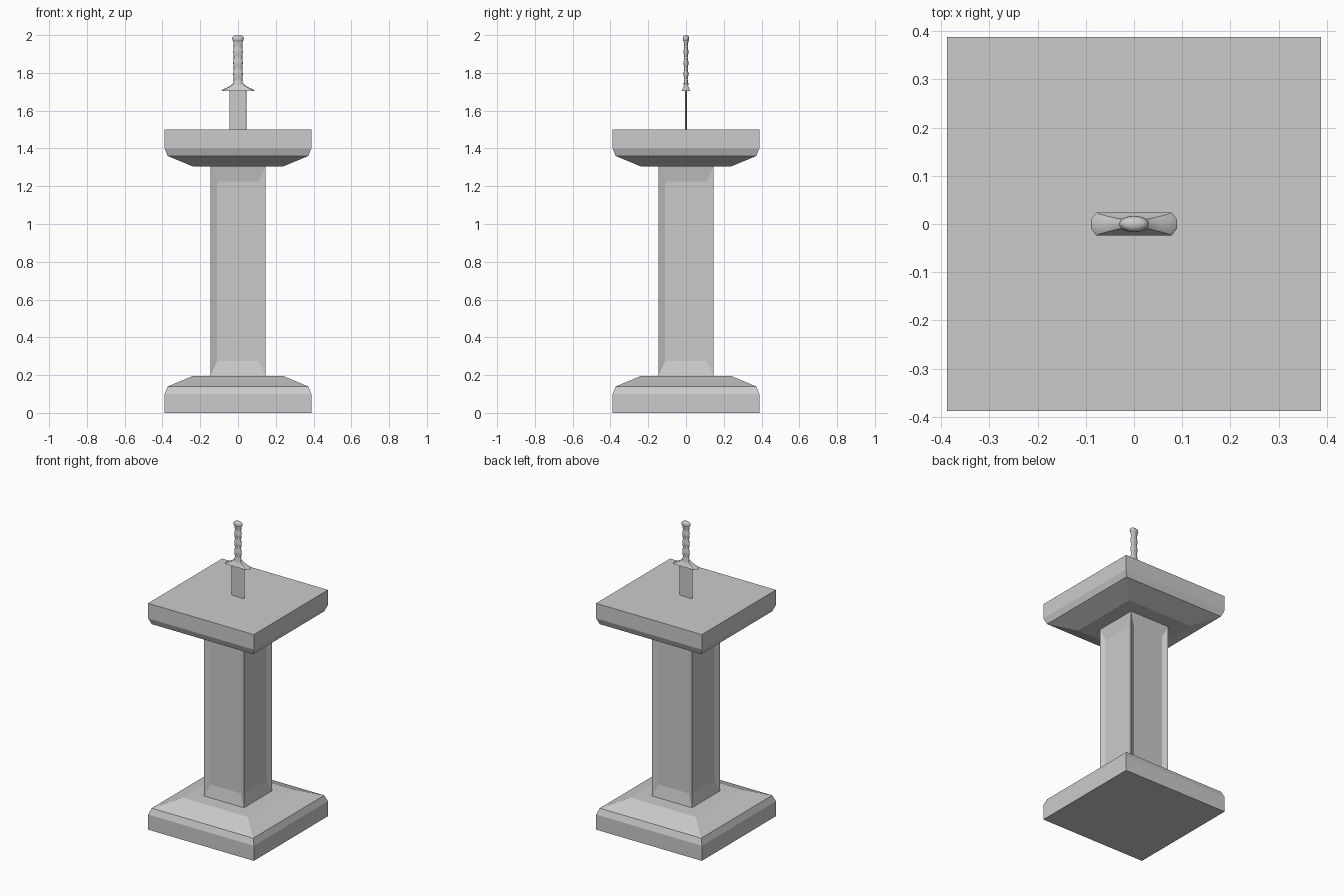
import bpy, bmesh, math

cube = bpy.data.objects.get("Cube")
if cube:
    bpy.data.objects.remove(cube, do_unlink=True)

stone = bpy.data.materials.new("light_grey")
stone.use_nodes = True
grey = (0.6, 0.6, 0.6, 1)
stone.diffuse_color = grey
stone.node_tree.nodes["Principled BSDF"].inputs["Base Color"].default_value = grey


def finish(name, bm, smooth=None):
    bmesh.ops.recalc_face_normals(bm, faces=bm.faces)
    mesh = bpy.data.meshes.new(name)
    bm.to_mesh(mesh)
    bm.free()
    mesh.materials.append(stone)
    obj = bpy.data.objects.new(name, mesh)
    bpy.context.collection.objects.link(obj)
    if smooth:
        bpy.ops.object.select_all(action='DESELECT')
        obj.select_set(True)
        bpy.context.view_layer.objects.active = obj
        bpy.ops.object.shade_smooth_by_angle(angle=math.radians(smooth))
    return obj


def loft(outline, rings):
    """Stack copies of a unit outline; each ring is (z, half x, half y)."""
    bm = bmesh.new()
    loops = [[bm.verts.new((x * sx, y * sy, z)) for x, y in outline]
             for z, sx, sy in rings]
    n = len(outline)
    for a, b in zip(loops, loops[1:]):
        for i in range(n):
            j = (i + 1) % n
            bm.faces.new((a[i], a[j], b[j], b[i]))
    bm.faces.new(loops[0])
    bm.faces.new(loops[-1])
    return bm


square = [(-1, -1), (1, -1), (1, 1), (-1, 1)]
circle = [(math.cos(i * math.tau / 16), math.sin(i * math.tau / 16)) for i in range(16)]

# Base slab, and the same slab upside down as the top
slab = [(0, 0.388), (0.1, 0.388), (0.14, 0.372), (0.195, 0.24)]
finish("base_slab", loft(square, [(z, r, r) for z, r in slab]))
finish("top_slab", loft(square, [(1.5 - z, r, r) for z, r in slab]))

# Column with a shallow sunken panel on each side
half, low, high, depth = 0.146, 0.195, 1.305, 0.016
bm = loft(square, [(low, half, half), (high, half, half)])
bm.normal_update()
for face in [f for f in bm.faces if abs(f.normal.z) < 0.5]:
    normal = face.normal.copy()
    bmesh.ops.inset_individual(bm, faces=[face], thickness=0.05)
    for v in face.verts:
        v.co.z = 0.275 if v.co.z < 0.75 else 1.225
        v.co -= normal * depth
finish("column", bm)

# Blade standing in the top slab
blade_outline = [(-1, 0), (-0.8, -1), (0.8, -1), (1, 0), (0.8, 1), (-0.8, 1)]
finish("sword_blade", loft(blade_outline, [(1.46, 0.046, 0.005), (1.715, 0.046, 0.005)]))

# Cross guard, wide below and narrowing up to the grip
guard_outline = [(-1, -0.4), (-0.88, -1), (0.88, -1), (1, -0.4),
                 (1, 0.4), (0.88, 1), (-0.88, 1), (-1, 0.4)]
finish("sword_guard", loft(guard_outline, [
    (1.705, 0.089, 0.024), (1.711, 0.083, 0.021), (1.722, 0.058, 0.015),
    (1.734, 0.038, 0.011), (1.745, 0.026, 0.009)]), smooth=40)

# Grip with gentle swells
grip = []
for i in range(25):
    t = i / 24
    swell = math.cos(t * math.tau * 4)
    grip.append((1.735 + 0.235 * t, 0.024 + 0.0015 * swell, 0.011 + 0.002 * swell))
finish("sword_grip", loft(circle, grip), smooth=60)

# Rounded pommel
pommel = []
for i in range(9):
    a = math.pi * (0.03 + 0.94 * i / 8)
    pommel.append((1.981 - 0.019 * math.cos(a), 0.031 * math.sin(a) ** 0.7, 0.017 * math.sin(a) ** 0.7))
finish("sword_pommel", loft(circle, pommel), smooth=60)
